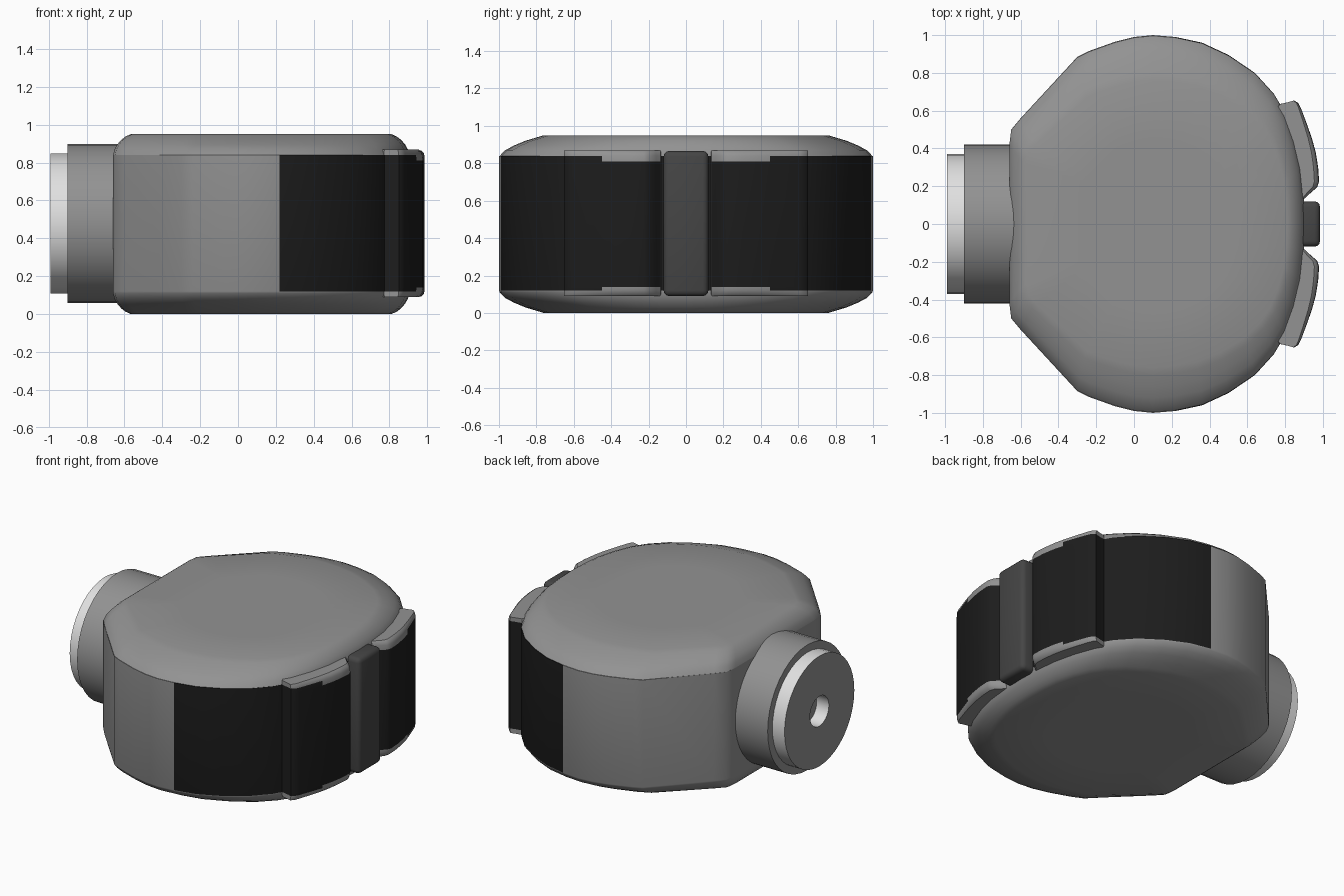
import bpy, bmesh, math

if "Cube" in bpy.data.objects:
    bpy.data.objects.remove(bpy.data.objects["Cube"])


def make_mat(name, v):
    m = bpy.data.materials.new(name)
    m.diffuse_color = (v, v, v, 1)
    m.use_nodes = True
    m.node_tree.nodes["Principled BSDF"].inputs["Base Color"].default_value = m.diffuse_color
    return m


GREY = make_mat("metal grey", 0.29)
BLACK = make_mat("rubber black", 0.012)
DARK = make_mat("button charcoal", 0.06)
LIGHT = make_mat("light steel", 0.75)


def finish(bm, name, mats, rule=None, angle=35):
    bmesh.ops.recalc_face_normals(bm, faces=bm.faces)
    bm.normal_update()
    if rule:
        for f in bm.faces:
            f.material_index = rule(f.calc_center_median(), f.normal)
    me = bpy.data.meshes.new(name)
    bm.to_mesh(me)
    bm.free()
    ob = bpy.data.objects.new(name, me)
    bpy.context.collection.objects.link(ob)
    for m in mats:
        me.materials.append(m)
    bpy.ops.object.select_all(action='DESELECT')
    ob.select_set(True)
    bpy.context.view_layer.objects.active = ob
    bpy.ops.object.shade_smooth_by_angle(angle=math.radians(angle))
    return ob


def loft(rings, caps=True):
    bm = bmesh.new()
    vs = [[bm.verts.new(p) for p in r] for r in rings]
    n = len(vs[0])
    for a, b in zip(vs, vs[1:]):
        for i in range(n):
            j = (i + 1) % n
            bm.faces.new((a[i], a[j], b[j], b[i]))
    if caps:
        bm.faces.new(vs[0])
        bm.faces.new(vs[-1])
    return bm


# Main housing: rounded outline lofted with softened top and bottom
half = [(-.66, .42), (-.65, .5), (-.6, .56), (-.3, .885), (-.24, .915),
        (-.1, .965), (0, .99), (.1, 1), (.22, .99), (.36, .96), (.5, .895),
        (.64, .8), (.74, .69), (.8, .59), (.85, .45), (.885, .3), (.9, .15)]
outline = half + [(.905, 0)] + [(x, -y) for x, y in reversed(half)]
steps = [(0, .5, .45), (0, .88, .76), (.012, .915, .80), (.03, .945, .86),
         (.055, .972, .92), (.08, .99, .967), (.11, 1, .996)]
levels = steps + [(.12, 1, 1), (.84, 1, 1)] + [(.95 - d, a, b) for d, a, b in reversed(steps)]
CX = .12
rings = [[(CX + (x - CX) * sx, y * sy, z) for x, y in outline] for z, sx, sy in levels]


def body_rule(c, n):
    return 1 if c.x > .22 and .12 < c.z < .84 else 0


finish(loft(rings), "housing", [GREY, BLACK], body_rule)

# Raised grip pads either side of the button
pad = [(.87, .13), (.905, .135), (.93, .16), (.97, .195), (.98, .225), (.975, .3), (.962, .38),
       (.943, .45), (.915, .53), (.885, .61), (.87, .64), (.85, .653),
       (.82, .645), (.77, .635), (.74, .6), (.8, .4), (.84, .2)]
pad_levels = [(.09, .86), (.1, .94), (.12, .985), (.14, 1), (.81, 1),
              (.84, .985), (.858, .94), (.868, .86)]


def pad_rule(c, n):
    y = abs(c.y)
    lo, hi = (.12, .84) if y > .45 else (.14, .81)
    return 1 if lo < c.z < hi and y > .145 and abs(n.z) < .6 else 0


for side, s in (("left", 1), ("right", -1)):
    rings = [[(.8 + (x - .8) * k, s * y, z) for x, y in pad] for z, k in pad_levels]
    finish(loft(rings), "grip_pad_" + side, [GREY, BLACK], pad_rule)

# Button bar between the pads
bm = bmesh.new()
bmesh.ops.create_cube(bm, size=1)
for v in bm.verts:
    v.co = (.9175 + v.co.x * .135, v.co.y * .24, .478 + v.co.z * .776)
bmesh.ops.bevel(bm, geom=bm.edges[:], offset=.03, segments=3, profile=.5, affect='EDGES')
finish(bm, "button_bar", [DARK])


# Neck parts turned around the x axis
def turned(name, profile, mats, rule=None, n=40):
    rings = [[(x, r * math.cos(i * math.tau / n), .478 + r * math.sin(i * math.tau / n))
              for i in range(n)] for x, r in profile]
    return finish(loft(rings), name, mats, rule, 25)


turned("neck_collar", [(-.6, .42), (-.9, .42), (-.9, .36)], [GREY])


def socket_rule(c, n):
    r = math.hypot(c.y, c.z - .478)
    if c.x < -.985:
        return 0
    return 2 if r < .05 else 1


turned("neck_end", [(-.85, .37), (-.99, .37), (-.99, .1), (-.82, .1), (-.82, .08), (-.82, .04)],
       [GREY, LIGHT, DARK], socket_rule)
